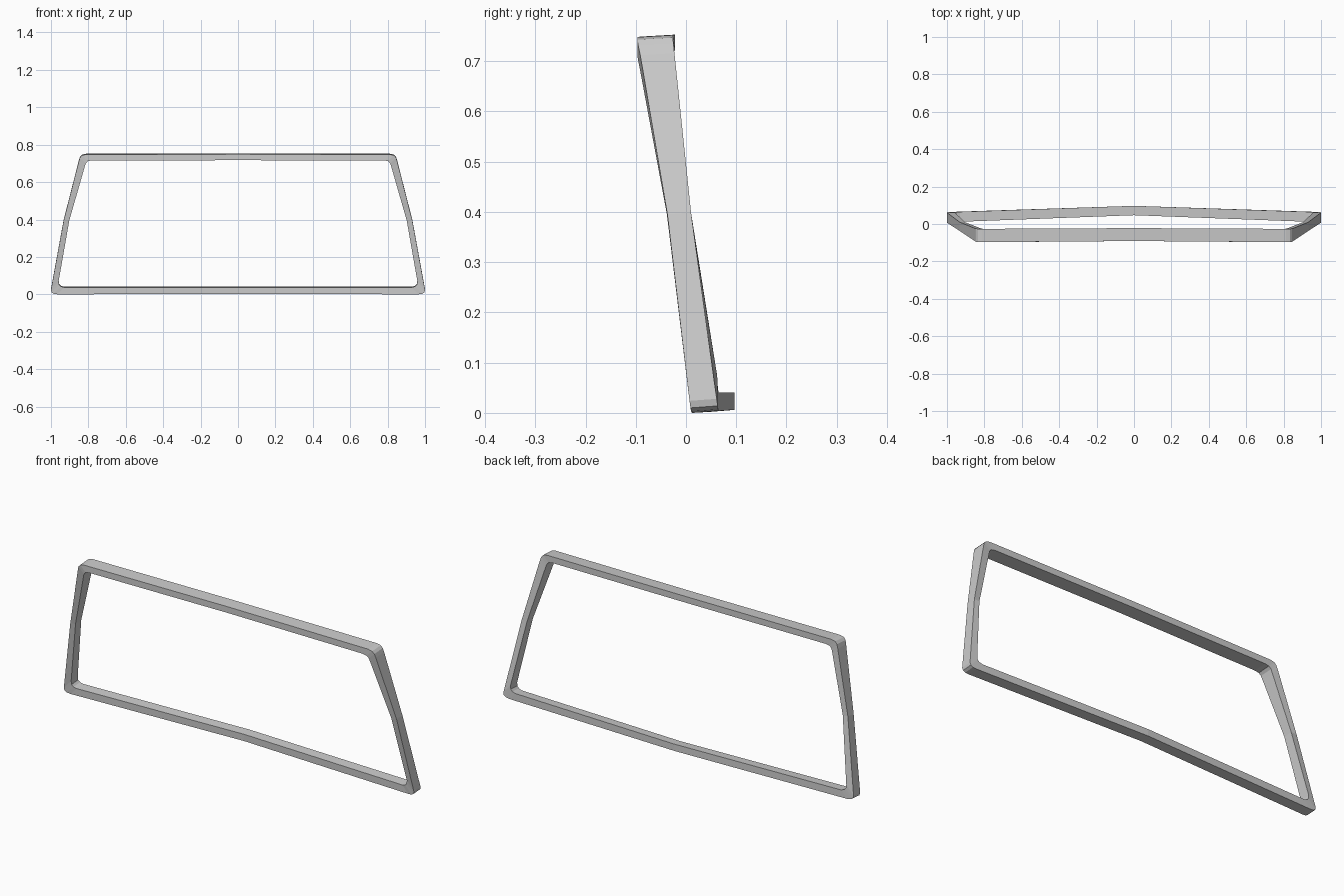
import bpy, bmesh

# Right half of the frame, from bottom centre round to top centre.
# outer (x, z), inner (x, z), front y, back y, forward shift of the inner edges
STATIONS = [
    ((0.000, 0.002), (0.000, 0.037), 0.047, 0.097, 0.000),
    ((0.965, 0.000), (0.930, 0.037), 0.012, 0.065, 0.000),
    ((0.985, 0.003), (0.947, 0.042), 0.010, 0.064, 0.000),
    ((0.997, 0.010), (0.957, 0.052), 0.009, 0.063, 0.000),
    ((1.000, 0.024), (0.959, 0.070), 0.007, 0.061, 0.001),
    ((0.932, 0.395), (0.902, 0.395), -0.037, 0.010, -0.001),
    ((0.851, 0.712), (0.820, 0.680), -0.091, -0.023, 0.000),
    ((0.845, 0.731), (0.814, 0.700), -0.095, -0.025, 0.000),
    ((0.834, 0.743), (0.803, 0.712), -0.097, -0.026, 0.000),
    ((0.812, 0.748), (0.780, 0.716), -0.097, -0.026, 0.000),
    ((0.000, 0.749), (0.000, 0.717), -0.091, -0.022, 0.000),
]
TILT = 0.004  # the back edges sit slightly higher than the front ones


def section(bm, station, side):
    """Four corners of the bar at one station."""
    (ox, oz), (ix, iz), front, back, shift = station
    return [bm.verts.new(p) for p in (
        (side * ox, front, oz),
        (side * ox, back, oz + TILT),
        (side * ix, back + shift, iz + TILT),
        (side * ix, front + shift, iz))]


# Closed loop of sections: right half, then mirrored left half
bm = bmesh.new()
rings = [section(bm, s, 1) for s in STATIONS]
rings += [section(bm, s, -1) for s in reversed(STATIONS[1:-1])]
for i, a in enumerate(rings):
    b = rings[(i + 1) % len(rings)]
    for k in range(4):
        n = (k + 1) % 4
        bm.faces.new((a[k], a[n], b[n], b[k]))
bmesh.ops.recalc_face_normals(bm, faces=bm.faces)

# Window frame object
mesh = bpy.data.meshes.new("window_frame")
bm.to_mesh(mesh)
bm.free()
frame = bpy.data.objects.new("window_frame", mesh)
bpy.context.collection.objects.link(frame)
